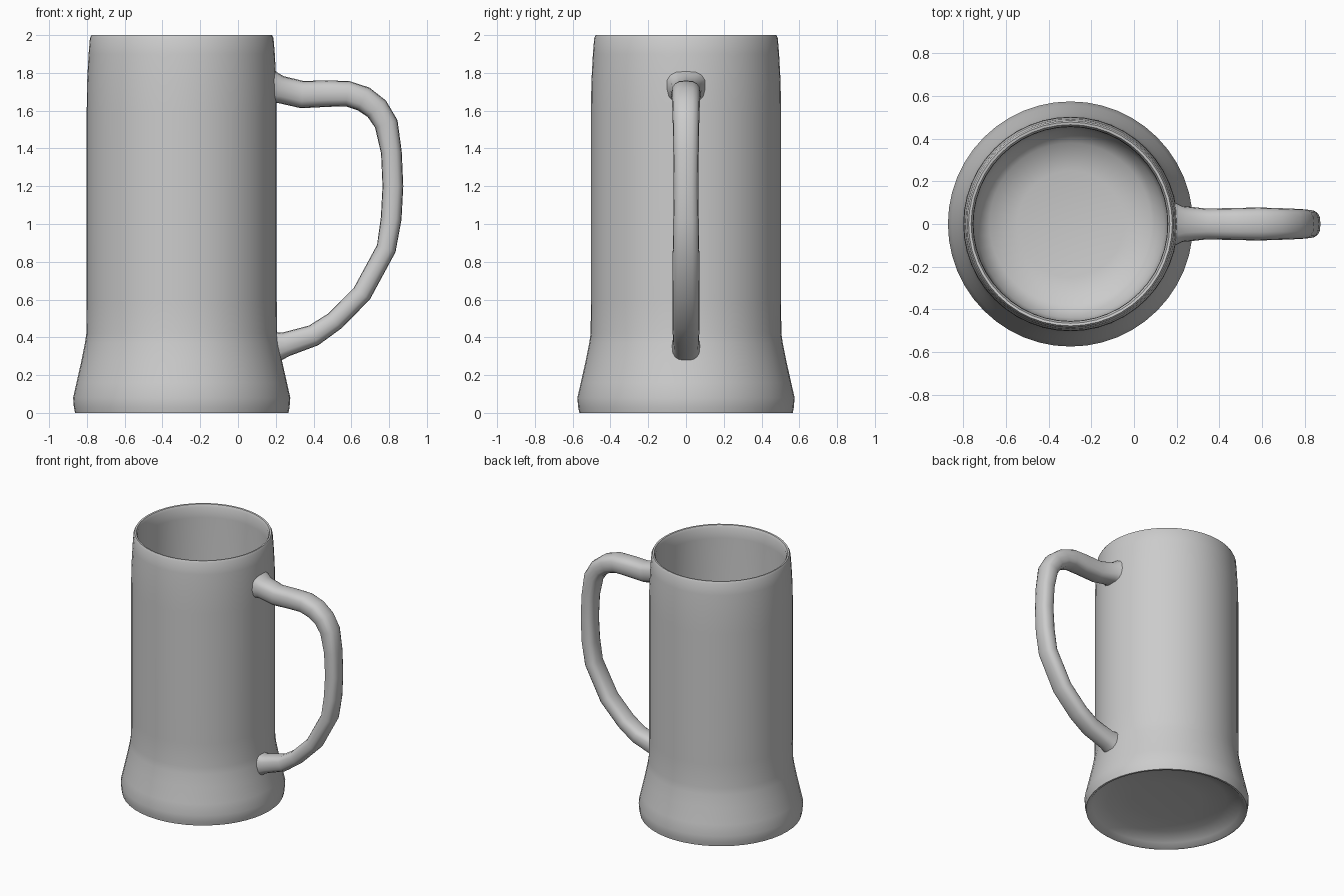
import bpy, bmesh, math
from mathutils import Vector

cube = bpy.data.objects.get("Cube")
if cube:
    bpy.data.objects.remove(cube, do_unlink=True)

AXIS_X = -0.298

grey = bpy.data.materials.new("plain_grey")
grey.use_nodes = True
colour = (0.6, 0.6, 0.6, 1)
grey.diffuse_color = colour
grey.node_tree.nodes["Principled BSDF"].inputs["Base Color"].default_value = colour


def finish(name, bm, angle):
    bmesh.ops.recalc_face_normals(bm, faces=bm.faces)
    mesh = bpy.data.meshes.new(name)
    bm.to_mesh(mesh)
    bm.free()
    obj = bpy.data.objects.new(name, mesh)
    bpy.context.collection.objects.link(obj)
    mesh.materials.append(grey)
    bpy.ops.object.select_all(action='DESELECT')
    obj.select_set(True)
    bpy.context.view_layer.objects.active = obj
    bpy.ops.object.shade_smooth_by_angle(angle=math.radians(angle))
    return obj


def skin(bm, rings):
    """Join neighbouring vertex rings with quads and cap both ends."""
    rings = [[bm.verts.new(p) for p in ring] for ring in rings]
    n = len(rings[0])
    for a, b in zip(rings, rings[1:]):
        for i in range(n):
            j = (i + 1) % n
            bm.faces.new((a[i], a[j], b[j], b[i]))
    bm.faces.new(rings[0])
    bm.faces.new(rings[-1])


# Mug body: (radius, height) from underside recess, up the outside, down the inside
profile = [(0.25, 0.08), (0.42, 0.065), (0.52, 0.03), (0.55, 0.0), (0.565, 0.0),
           (0.571, 0.03), (0.575, 0.08), (0.557, 0.16), (0.53, 0.28),
           (0.512, 0.37), (0.505, 0.42), (0.503, 0.6), (0.503, 1.6),
           (0.501, 1.75), (0.493, 1.9), (0.486, 1.985), (0.478, 2.0),
           (0.466, 1.998), (0.457, 1.98), (0.455, 1.9), (0.455, 0.4),
           (0.44, 0.25), (0.38, 0.18), (0.25, 0.15)]
SIDES = 48
bm = bmesh.new()
skin(bm, [[(AXIS_X + r * math.cos(i * math.tau / SIDES),
            r * math.sin(i * math.tau / SIDES), z) for i in range(SIDES)]
          for r, z in profile])
finish("mug_body", bm, 50)

# Handle: (x, z, thickness, width) along its centre line, flared at both roots
path = [(0.175, 1.72, 0.19, 0.22), (0.225, 1.712, 0.145, 0.17),
        (0.34, 1.685, 0.145, 0.145), (0.47, 1.69, 0.14, 0.15),
        (0.58, 1.69, 0.135, 0.155), (0.665, 1.662, 0.135, 0.15),
        (0.735, 1.61, 0.13, 0.145), (0.785, 1.53, 0.125, 0.14),
        (0.812, 1.38, 0.11, 0.135), (0.82, 1.2, 0.11, 0.13),
        (0.811, 1.03, 0.11, 0.135), (0.785, 0.87, 0.105, 0.14),
        (0.655, 0.63, 0.105, 0.145), (0.51, 0.485, 0.105, 0.145),
        (0.4, 0.41, 0.115, 0.14), (0.25, 0.362, 0.13, 0.135),
        (0.175, 0.345, 0.18, 0.16)]


def rounded(v):
    """Push a sine or cosine outward to give a soft-cornered rectangle."""
    return math.copysign(abs(v) ** 0.75, v)


rings = []
for i, (x, z, thick, width) in enumerate(path):
    before, after = path[max(i - 1, 0)], path[min(i + 1, len(path) - 1)]
    along = Vector((after[0] - before[0], 0, after[1] - before[1])).normalized()
    across = Vector((along.z, 0, -along.x))
    ring = []
    for k in range(16):
        t = k * math.tau / 16
        ring.append(Vector((x, 0, z)) + across * rounded(math.cos(t)) * thick / 2
                    + Vector((0, rounded(math.sin(t)) * width / 2, 0)))
    rings.append(ring)
bm = bmesh.new()
skin(bm, rings)
finish("handle", bm, 60)
